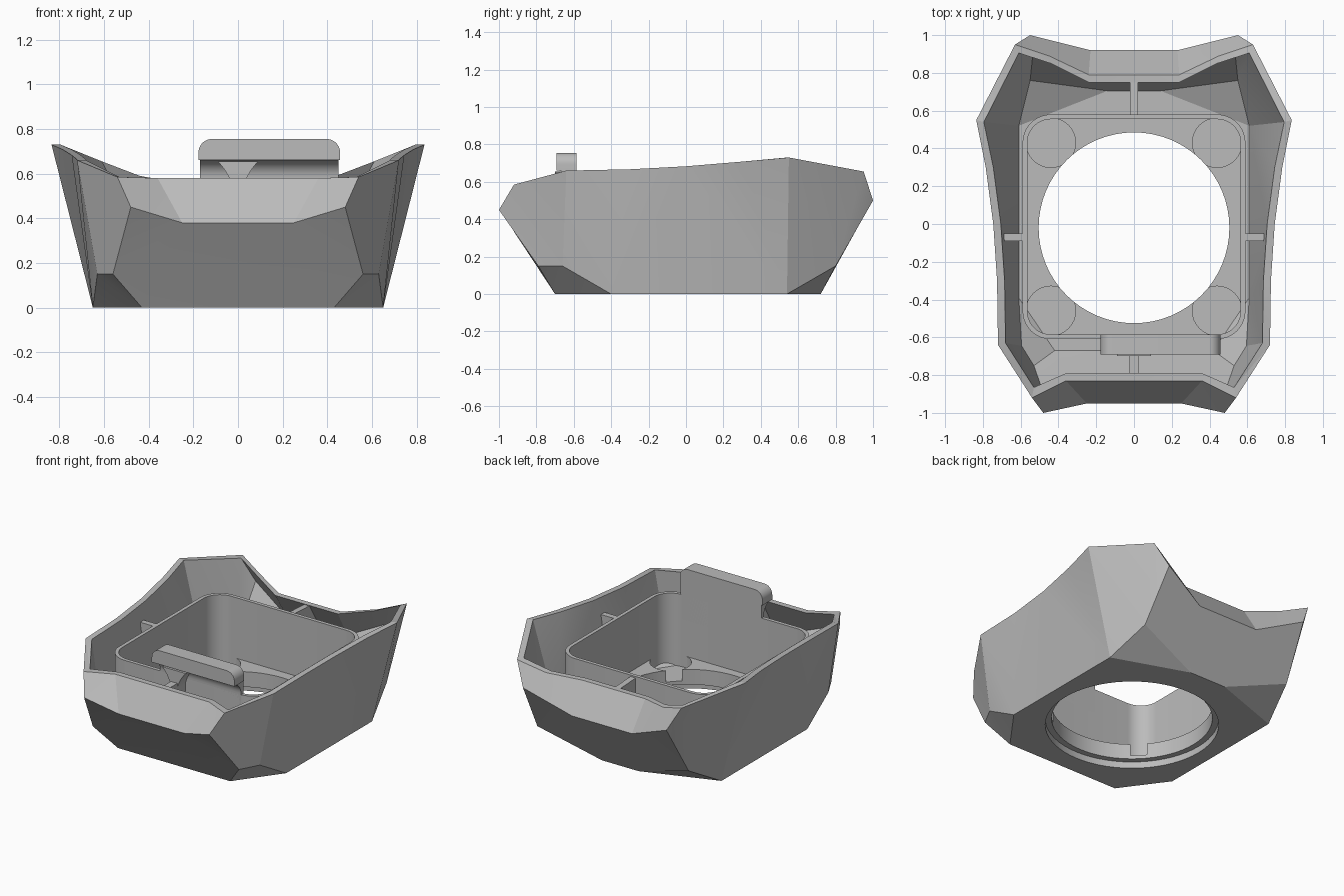
import bpy, bmesh, math

if "Cube" in bpy.data.objects:
    bpy.data.objects.remove(bpy.data.objects["Cube"])

GREY = (0.5, 0.5, 0.5, 1)
grey = bpy.data.materials.new("plain grey")
grey.use_nodes = True
grey.diffuse_color = GREY
grey.node_tree.nodes["Principled BSDF"].inputs["Base Color"].default_value = GREY


def build(name, polys):
    """Weld a list of polygons into one closed object."""
    bm = bmesh.new()
    for poly in polys:
        bm.faces.new([bm.verts.new(p) for p in poly])
    bmesh.ops.remove_doubles(bm, verts=bm.verts, dist=0.0005)
    bmesh.ops.recalc_face_normals(bm, faces=bm.faces)
    me = bpy.data.meshes.new(name)
    bm.to_mesh(me)
    bm.free()
    ob = bpy.data.objects.new(name, me)
    bpy.context.collection.objects.link(ob)
    me.materials.append(grey)
    return ob


def prism(name, pts, lo, hi, axis="z"):
    """Extrude a flat profile along an axis."""
    put = {"x": lambda a, b, c: (c, a, b),
           "y": lambda a, b, c: (a, c, b),
           "z": lambda a, b, c: (a, b, c)}[axis]
    ends = [[put(a, b, c) for a, b in pts] for c in (lo, hi)]
    n = len(pts)
    sides = [(ends[0][i], ends[0][(i + 1) % n], ends[1][(i + 1) % n], ends[1][i])
             for i in range(n)]
    return build(name, ends + sides)


def circle(x, y, r, n=64):
    return [(x + r * math.cos(i * math.tau / n), y + r * math.sin(i * math.tau / n))
            for i in range(n)]


def rounded(x, y0, y1, r, n=10):
    """Rectangle outline with round corners."""
    pts = []
    for k, (cx, cy) in enumerate([(x - r, y1 - r), (r - x, y1 - r),
                                  (r - x, y0 + r), (x - r, y0 + r)]):
        for i in range(n + 1):
            a = (k + i / n) * math.pi / 2
            pts.append((cx + r * math.cos(a), cy + r * math.sin(a)))
    return pts


def cut(ob, cutter):
    mod = ob.modifiers.new("cut", "BOOLEAN")
    mod.operation = "DIFFERENCE"
    mod.solver = "EXACT"
    mod.object = cutter
    bpy.context.view_layer.objects.active = ob
    bpy.ops.object.modifier_apply(modifier=mod.name)
    bpy.data.objects.remove(cutter)


def smooth(ob, angle=25):
    bpy.ops.object.select_all(action="DESELECT")
    ob.select_set(True)
    bpy.context.view_layer.objects.active = ob
    bpy.ops.object.shade_smooth_by_angle(angle=math.radians(angle))


def flip(pts):
    return [(-p[0], *p[1:]) for p in pts]


def span(*half):
    """Polygon crossing the centre line, from its +x half."""
    return list(half) + flip(half)[::-1]


def skin(rim, low, knee, tip):
    """Faceted bowl from its +x corners: rim, bottom, knees and end tips."""
    front_low, side_low, side_back, back_low = low
    knee_front, knee_side, knee_back = knee
    nose, nose_in, tail, tail_in = tip
    half = [
        [front_low, side_low, knee_side, knee_front],
        [knee_front, knee_side, rim[2], rim[1], nose],
        [nose, rim[1], rim[0], nose_in],
        [side_low, knee_side, rim[2]],
        [side_low, rim[2], rim[3]],
        [side_low, rim[3], rim[4]],
        [side_low, rim[4], rim[5], side_back],
        [side_back, rim[5], rim[6]],
        [side_back, rim[6], rim[7], tail, knee_back],
        [side_back, back_low, knee_back],
        [rim[7], rim[8], rim[9], tail_in, tail],
    ]
    return half + [flip(p) for p in half] + [
        span(front_low, knee_front, nose, nose_in),
        span(nose_in, rim[0]),
        span(back_low, knee_back, tail, tail_in),
        span(tail_in, rim[9]),
        span(front_low, side_low, side_back, back_low),
    ]


# Hull: outer and inner skin joined by the rim
rim = [(.36, -.83, .58), (.54, -.92, .585), (.72, -.64, .66), (.725, -.3, .667),
       (.745, 0, .683), (.785, .3, .708), (.835, .55, .73),
       (.63, .95, .655), (.45, .89, .59), (.24, .79, .555)]
lip = [(.36, -.79, .58), (.53, -.865, .585), (.68, -.63, .66), (.685, -.3, .667),
       (.705, 0, .683), (.745, .3, .708), (.795, .54, .73),
       (.61, .905, .655), (.44, .85, .59), (.24, .75, .555)]
outer = skin(rim,
             [(.43, -.7, 0), (.65, -.4, 0), (.65, .54, 0), (.14, .72, 0)],
             [(.56, -.79, .15), (.63, -.66, .15), (.58, .8, .15)],
             [(.48, -1, .45), (.25, -.95, .38), (.55, 1, .5), (.23, .92, .36)])
inner = skin(lip,
             [(.42, -.67, .07), (.61, -.39, .07), (.61, .52, .07), (.14, .705, .07)],
             [(.53, -.75, .17), (.595, -.645, .17), (.55, .76, .17)],
             [(.46, -.95, .45), (.25, -.9, .38), (.53, .95, .5), (.23, .87, .36)])
edge = [[rim[i], rim[i + 1], lip[i + 1], lip[i]] for i in range(len(rim) - 1)]
edge += [flip(p) for p in edge] + [span(rim[0], lip[0]), span(rim[-1], lip[-1])]
hull = build("hull", outer + inner + edge)
bm = bmesh.new()
bm.from_mesh(hull.data)
bmesh.ops.triangulate(bm, faces=bm.faces)
bm.to_mesh(hull.data)
bm.free()

# Round opening with a shallow step underneath
CY = -.02
cut(hull, prism("cutter", circle(0, CY, .505), -.1, .12))
cut(hull, prism("cutter", circle(0, CY, .545), -.1, .045))
smooth(hull, 16)

# Inner box
box = prism("inner_box", rounded(.59, -.61, .58, .15), .06, .57)
cut(box, prism("cutter", rounded(.565, -.585, .555, .125), 0, .8))
smooth(box)

# Raised box floor with corner pockets
floor = prism("box_floor", rounded(.57, -.59, .56, .13), .05, .15)
cut(floor, prism("cutter", circle(0, CY, .505), 0, .3))
for sx in (-1, 1):
    for y in (.43, -.46):
        cut(floor, prism("cutter", circle(sx * .44, y, .131, 32), .07, .3))
smooth(floor)

# Ribs joining box and hull
for side, s in (("left", 1), ("right", -1)):
    prism(side + "_rib", [(s * .58, .06), (s * .625, .06), (s * .695, .57), (s * .58, .57)],
          -.09, -.05, "y")
prism("rear_rib", [(.57, .06), (.57, .56), (.765, .55), (.88, .36), (.715, .06)],
      -.02, .02, "x")
prism("front_rib", [(-.6, .06), (-.6, .57), (-.81, .57), (-.92, .38), (-.68, .06)],
      -.025, .025, "x")

# Flare from the front rib up to the catch
flare = [(.02 + .07 * t * t, .5 + .155 * t) for t in (0, .3, .5, .7, .85, 1)]
smooth(prism("rib_flare", flare + flip(flare)[::-1], -.7, -.6, "y"), 40)

# Catch with rounded top and concave underside
head = [(.14 + x, z) for x, z in rounded(.317, .5, .755, .06) if z > .66]
head = [(-.177, .66)] + sorted(head, key=lambda p: math.atan2(p[1] - .6, .14 - p[0])) \
    + [(.457, .66)]
smooth(prism("catch_head", head, -.692, -.585, "y"))
cove = [(-.692 + .082 * math.sin(a), .579 + .082 * math.cos(a))
        for a in (i * math.pi / 16 for i in range(9))]
smooth(prism("catch_neck", cove + [(-.61, .4), (-.585, .4), (-.585, .661)],
             -.17, .45, "x"))
